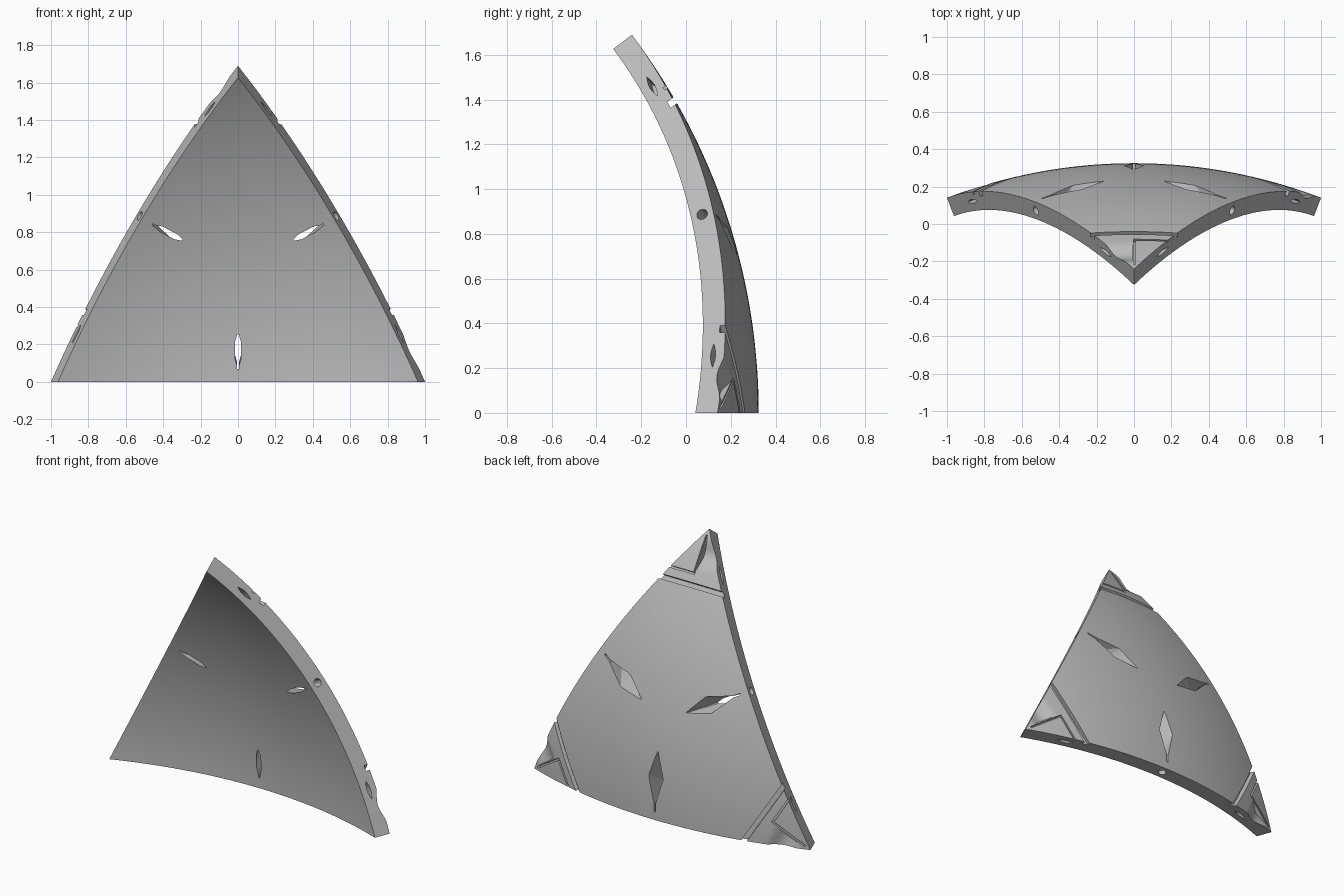
import bpy, bmesh, math
from mathutils import Vector, Matrix

if "Cube" in bpy.data.objects:
    bpy.data.objects.remove(bpy.data.objects["Cube"], do_unlink=True)

R_OUT, R_IN, R_MID = 2.8025, 2.697, 2.75
CENTRE = Vector((0, -2.4775, 0))
HALF = math.asin(1 / R_OUT)
LIFT = math.acos(math.cos(2 * HALF) / math.cos(HALF))

# Corner directions of the spherical triangle, seen from the sphere centre
top = Vector((0, math.cos(LIFT), math.sin(LIFT)))
left = Vector((math.sin(HALF), math.cos(HALF), 0))
right = Vector((-left.x, left.y, 0))
axis = (top + left + right).normalized()

grey = bpy.data.materials.new("grey")
grey.diffuse_color = (0.5, 0.5, 0.5, 1)
grey.use_nodes = True
grey.node_tree.nodes["Principled BSDF"].inputs["Base Color"].default_value = (0.5, 0.5, 0.5, 1)


def make_object(name, bm):
    bmesh.ops.recalc_face_normals(bm, faces=bm.faces)
    bmesh.ops.translate(bm, verts=bm.verts, vec=CENTRE)
    mesh = bpy.data.meshes.new(name)
    bm.to_mesh(mesh)
    bm.free()
    mesh.materials.append(grey)
    ob = bpy.data.objects.new(name, mesh)
    bpy.context.collection.objects.link(ob)
    return ob


def slerp(a, b, t):
    ang = a.angle(b)
    return (a * math.sin((1 - t) * ang) + b * math.sin(t * ang)) / math.sin(ang)


def shell(n=40):
    """Curved triangular panel with inner and outer skins and radial edges."""
    bm = bmesh.new()
    skins = []
    for radius in (R_OUT, R_IN):
        rows = []
        for i in range(n + 1):
            a, b = slerp(top, left, i / n), slerp(top, right, i / n)
            rows.append([bm.verts.new(radius * (slerp(a, b, j / i) if i else top))
                         for j in range(i + 1)])
        for i in range(n):
            for j in range(i + 1):
                bm.faces.new((rows[i][j], rows[i + 1][j], rows[i + 1][j + 1]))
                if j < i:
                    bm.faces.new((rows[i][j], rows[i + 1][j + 1], rows[i][j + 1]))
        skins.append([r[0] for r in rows] + rows[-1][1:] + [r[-1] for r in rows[-2:0:-1]])
    outer, inner = skins
    for k in range(len(outer)):
        m = (k + 1) % len(outer)
        bm.faces.new((outer[k], outer[m], inner[m], inner[k]))
    return make_object("curved_panel", bm)


def prism(bm, points, a, b, frame):
    """Extrude a 2D outline from a to b along the frame's z axis."""
    lo = [bm.verts.new(frame @ Vector((x, y, a))) for x, y in points]
    hi = [bm.verts.new(frame @ Vector((x, y, b))) for x, y in points]
    bm.faces.new(lo)
    bm.faces.new(hi[::-1])
    for k in range(len(lo)):
        m = (k + 1) % len(lo)
        bm.faces.new((lo[k], lo[m], hi[m], hi[k]))


def hull(bm, points):
    verts = [bm.verts.new(p) for p in points]
    res = bmesh.ops.convex_hull(bm, input=verts)
    junk = [v for v in res["geom_interior"] if isinstance(v, bmesh.types.BMVert)]
    bmesh.ops.delete(bm, geom=junk, context="VERTS")


def on_median(degrees, radius, side=0.0):
    t = math.radians(degrees)
    return Vector((side, radius * math.cos(t), radius * math.sin(t)))


def triple(bm):
    """Repeat the contents at all three corners or sides."""
    src = bm.verts[:] + bm.edges[:] + bm.faces[:]
    for k in (1, 2):
        new = bmesh.ops.duplicate(bm, geom=src)["geom"]
        bmesh.ops.rotate(bm, verts=[v for v in new if isinstance(v, bmesh.types.BMVert)],
                         cent=(0, 0, 0), matrix=Matrix.Rotation(k * math.tau / 3, 3, axis))


# Corner frame: x runs inward along the surface, y is outward, z is sideways
inward = (axis - top * axis.dot(top)).normalized()
side = Vector((1, 0, 0))
corner = Matrix((inward, top, side)).transposed().to_4x4()
corner.translation = top * R_OUT


def follow(points):
    return [(s, h - s * s / (2 * R_OUT)) for s, h in points]


def slot_profile(s0, s1, depth):
    return follow([(s0, 0.06), (s1, 0.06), (s1, -depth), (s0, -depth)])


main, extra = bmesh.new(), bmesh.new()

# Corner joint: cross groove, wavy recess on one half, thin angled seam on the other
prism(main, slot_profile(0.335, 0.365, 0.035), -0.4, 0.4, corner)
wave = [(0.05 + 0.01 * k, -0.014 * (1 - math.cos(math.tau * k / 21))) for k in range(22)]
prism(main, follow([(0.05, 0.06)] + wave + [(0.26, 0.06)]), -0.3, -0.012, corner)
prism(main, slot_profile(0.04, 0.285, 0.018), -0.004, 0.007, corner)
prism(extra, slot_profile(0.273, 0.285, 0.018), -0.004, 0.3, corner)

# Tapered diamond pocket and the slit that runs through the panel
slit = [on_median(t, R_IN - 0.03, x) for t in (1.7, 4.25) for x in (-0.005, 0.005)]
rim = [on_median(2.3, R_OUT + 0.01, x) for x in (-0.007, 0.007)]
rim += [on_median(5.8, R_OUT + 0.01, x) for x in (-0.055, 0.055)]
hull(main, slit + rim + [on_median(9.3, R_OUT + 0.01)])
hull(extra, [on_median(t, r, x) for t, r in ((0.98, R_OUT + 0.02), (3.5, R_OUT + 0.02),
             (1.65, R_IN - 0.05), (3.5, R_IN - 0.05)) for x in (-0.0055, 0.0055)])

# Round peg hole at mid edge, lens-shaped key holes near the corners
ring = [(0.025 * math.cos(k * math.tau / 24), R_MID + 0.025 * math.sin(k * math.tau / 24))
        for k in range(24)]
prism(main, ring, -0.05, 0.08, Matrix())
arc = [(-0.058 + 0.0145 * k, 0.012 * math.sin(math.pi * k / 8)) for k in range(9)]
lens = arc + [(x, -y) for x, y in arc[-2:0:-1]]
for sign in (-1, 1):
    turn = Matrix.Rotation(sign * (HALF - math.radians(5.9)), 4, "Z")
    prism(main, lens, -0.05, 0.07, turn @ Matrix.Translation((0, R_MID, 0)))

# Cut the panel
panel = shell()
bpy.context.view_layer.objects.active = panel
panel.select_set(True)
for name, bm in (("joint_cutter", main), ("slit_cutter", extra)):
    triple(bm)
    cutter = make_object(name, bm)
    cutter.hide_render = True
    mod = panel.modifiers.new(name, "BOOLEAN")
    mod.operation, mod.solver, mod.object = "DIFFERENCE", "EXACT", cutter
    bpy.ops.object.modifier_apply(modifier=mod.name)
    bpy.data.objects.remove(cutter, do_unlink=True)
bpy.ops.object.shade_smooth_by_angle(angle=math.radians(25))
